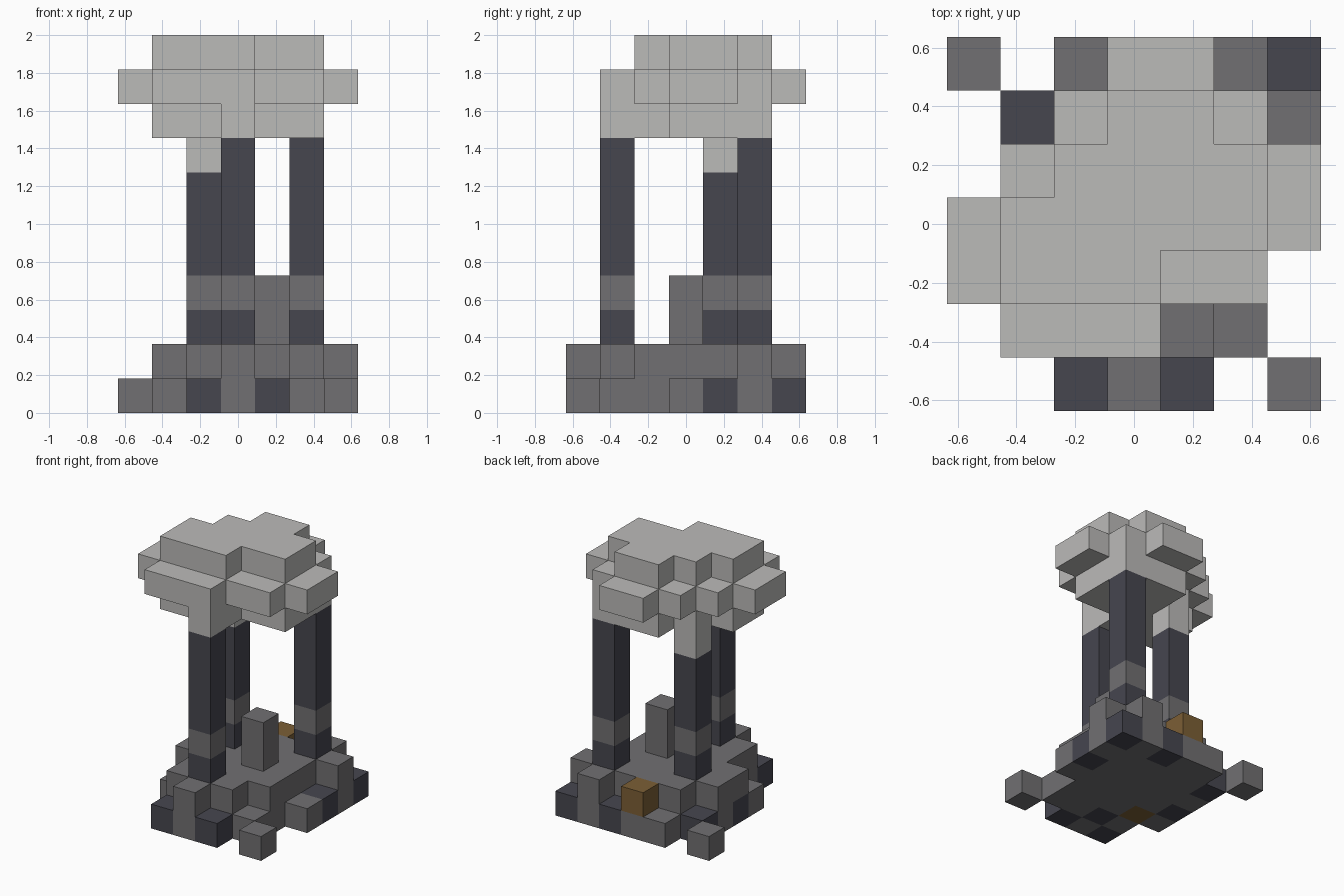
import bpy
import bmesh
from mathutils import Vector

UNIT = 2 / 11
HALF = 3.5  # half the footprint, in blocks

cube = bpy.data.objects.get("Cube")
if cube:
    bpy.data.objects.remove(cube, do_unlink=True)


def material(name, rgb):
    mat = bpy.data.materials.new(name)
    mat.use_nodes = True
    mat.diffuse_color = (*rgb, 1)
    shader = next(n for n in mat.node_tree.nodes if n.type == 'BSDF_PRINCIPLED')
    shader.inputs["Base Color"].default_value = (*rgb, 1)
    shader.inputs["Roughness"].default_value = 0.9
    return mat


# Letters used in the layer plans below
KEYS = "LGDO"
MATERIALS = [
    material("pale_grey", (0.50, 0.495, 0.485)),
    material("mid_grey", (0.165, 0.162, 0.168)),
    material("dark_slate", (0.061, 0.061, 0.078)),
    material("ochre", (0.20, 0.114, 0.036)),
]


def block_object(name, blocks):
    """Make one object from {(i, j, k): letter}, keeping only its outer faces."""
    bm = bmesh.new()
    for cell, key in blocks.items():
        centre = Vector(cell) + Vector((0.5 - HALF, 0.5 - HALF, 0.5))
        for axis in range(3):
            for sign in (-1, 1):
                n = Vector((0, 0, 0))
                n[axis] = sign
                if tuple(int(c + d) for c, d in zip(cell, n)) in blocks:
                    continue
                u = Vector((n.y, n.z, n.x))
                v = n.cross(u)
                corners = [(-u - v), (u - v), (u + v), (-u + v)]
                face = bm.faces.new(
                    [bm.verts.new((centre + (n + c) / 2) * UNIT) for c in corners])
                face.material_index = KEYS.index(key)
    bmesh.ops.remove_doubles(bm, verts=bm.verts, dist=UNIT / 100)
    mesh = bpy.data.meshes.new(name)
    bm.to_mesh(mesh)
    bm.free()
    for mat in MATERIALS:
        mesh.materials.append(mat)
    obj = bpy.data.objects.new(name, mesh)
    bpy.context.scene.collection.objects.link(obj)
    return obj


def layers(bottom, *plans):
    """Read plans drawn from above: back row first, left to right along x."""
    blocks = {}
    for k, plan in enumerate(plans, bottom):
        for j, row in enumerate(reversed(plan.split())):
            for i, key in enumerate(row):
                if key != ".":
                    blocks[i, j, k] = key
    return blocks


def column(i, j, bottom, keys):
    return {(i, j, bottom + n): key for n, key in enumerate(keys)}


# Stepped rubble base
block_object("rubble_base", layers(
    0,
    """G.GGDGD
       .DGGGGG
       .GGGGGD
       .DGGGGG
       .GOGGG.
       ..GDGG.
       ..DGD.G""",
    """.....G.
       ..GGGGG
       .GGGGG.
       .GGGGG.
       ..GGGG.
       ..GGG..
       ...G..."""))

# Ochre block at the back, and the short post in the middle
block_object("ochre_block", column(3, 6, 1, "O"))
block_object("centre_post", column(4, 3, 2, "GG"))

# Three banded pillars
block_object("front_pillar", column(3, 1, 2, "DGDDDD"))
block_object("back_left_pillar", column(5, 5, 2, "DGDDDD"))
block_object("back_right_pillar", column(2, 4, 2, "DGDDD"))

# Blocky canopy, drooping over one pillar
canopy = layers(
    8,
    """.......
       ...LLL.
       ..LLLL.
       .LLLLL.
       .LLL...
       ...L...
       .......""",
    """...LL..
       ..LLLL.
       .LLLLLL
       LLLLLLL
       LLLLLL.
       .LLL...
       .......""",
    """.......
       ...LL..
       ..LLLL.
       .LLLLL.
       .LLL...
       .......
       .......""")
canopy.update(column(2, 4, 7, "L"))
block_object("canopy", canopy)
